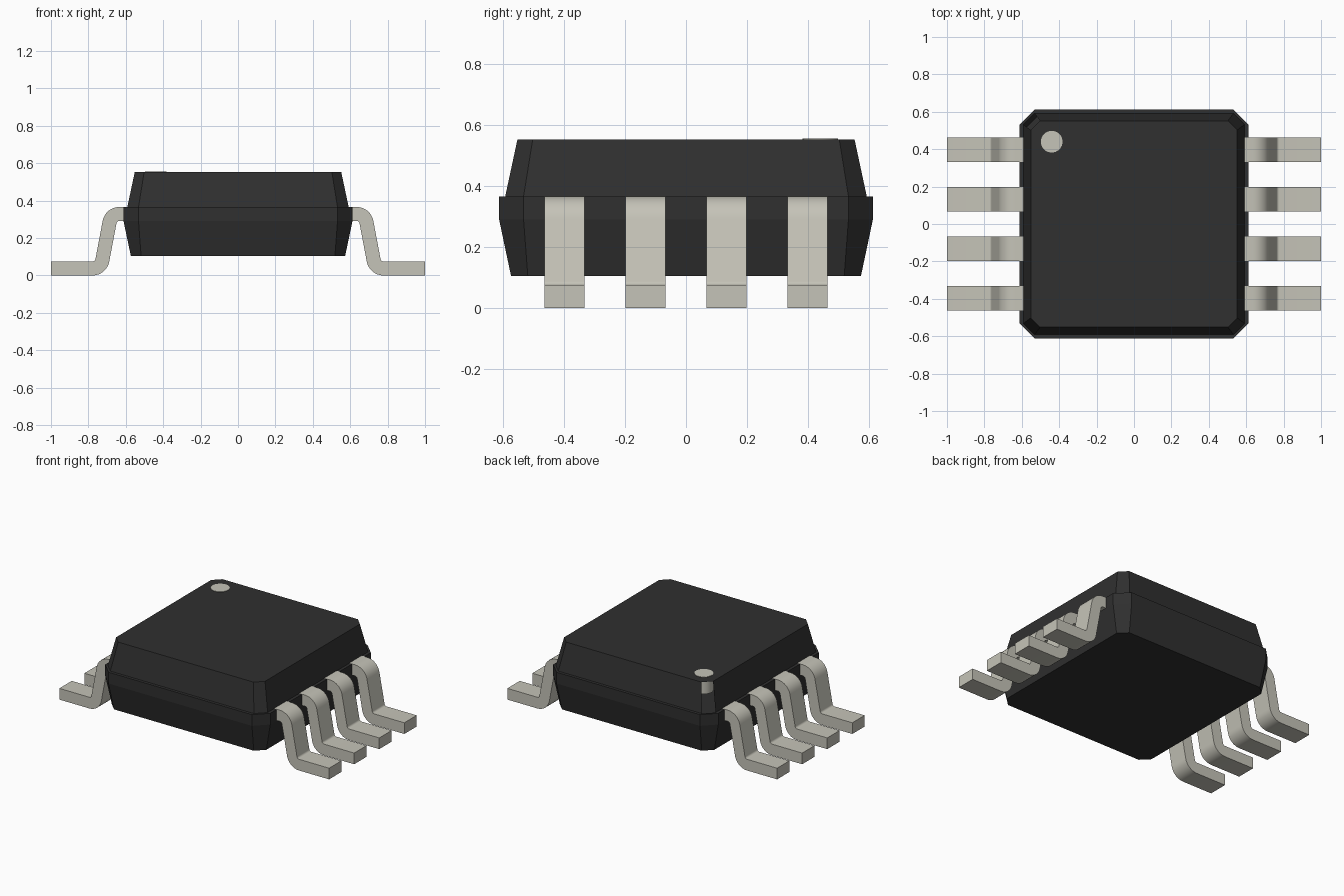
import bpy, bmesh
from math import sin, cos, radians

cube = bpy.data.objects.get("Cube")
if cube:
    bpy.data.objects.remove(cube, do_unlink=True)


def make_material(name, color):
    mat = bpy.data.materials.new(name)
    mat.use_nodes = True
    mat.diffuse_color = color
    mat.node_tree.nodes["Principled BSDF"].inputs["Base Color"].default_value = color
    return mat


black = make_material("black_plastic", (0.029, 0.029, 0.029, 1))
metal = make_material("pale_metal", (0.56, 0.55, 0.48, 1))


def finish(bm, name, mat, smooth=False):
    bmesh.ops.recalc_face_normals(bm, faces=bm.faces[:])
    mesh = bpy.data.meshes.new(name)
    bm.to_mesh(mesh)
    bm.free()
    mesh.materials.append(mat)
    obj = bpy.data.objects.new(name, mesh)
    bpy.context.collection.objects.link(obj)
    if smooth:
        bpy.ops.object.select_all(action='DESELECT')
        obj.select_set(True)
        bpy.context.view_layer.objects.active = obj
        bpy.ops.object.shade_smooth_by_angle(angle=radians(30))
    return obj


# Body: stacked octagonal rings (height, half width, corner cut)
bm = bmesh.new()
rings = []
for z, h, cut in [(0.105, 0.573, 0.055), (0.29, 0.612, 0.08), (0.365, 0.612, 0.08),
                  (0.365, 0.592, 0.06), (0.552, 0.552, 0.05)]:
    k = h - cut
    outline = [(h, -k), (h, k), (k, h), (-k, h), (-h, k), (-h, -k), (-k, -h), (k, -h)]
    rings.append([bm.verts.new((x, y, z)) for x, y in outline])
bm.faces.new(rings[0])
bm.faces.new(rings[-1])
for low, high in zip(rings, rings[1:]):
    for i in range(8):
        j = (i + 1) % 8
        bm.faces.new((low[i], low[j], high[j], high[i]))
bmesh.ops.recalc_face_normals(bm, faces=bm.faces[:])
# Open corner window beside the marker
window = [f for f in bm.faces if f.calc_center_median().z > 0.4
          and f.calc_center_median().x < -0.5 and f.calc_center_median().y > 0.5]
bmesh.ops.delete(bm, geom=window, context='FACES_ONLY')
finish(bm, "body", black)

# Round pin marker sunk into the top
bm = bmesh.new()
bmesh.ops.create_cone(bm, cap_ends=True, segments=32, radius1=0.058, radius2=0.058, depth=0.115)
bmesh.ops.translate(bm, verts=bm.verts[:], vec=(-0.44, 0.44, 0.497))
finish(bm, "pin_marker", metal, smooth=True)


# Legs: gull-wing strip swept across its width
def arc(cx, cz, r, start, end, steps=8):
    angles = [radians(start + (end - start) * i / steps) for i in range(steps + 1)]
    return [(cx + r * cos(a), cz + r * sin(a)) for a in angles]


INNER, OUTER, WIDTH = 0.015, 0.09, 0.131
upper = [(0.585, 0.366)] + arc(0.635, 0.276, OUTER, 90, 10) \
    + arc(0.777, 0.09, INNER, 190, 270) + [(1.0, 0.075)]
lower = [(0.585, 0.291)] + arc(0.635, 0.276, INNER, 90, 10) \
    + arc(0.777, 0.09, OUTER, 190, 270) + [(1.0, 0.0)]


def make_leg(name, side, y):
    bm = bmesh.new()
    sections = []
    for (ux, uz), (lx, lz) in zip(upper, lower):
        a, b = y - WIDTH / 2, y + WIDTH / 2
        corners = [(ux, a, uz), (ux, b, uz), (lx, b, lz), (lx, a, lz)]
        sections.append([bm.verts.new((side * px, py, pz)) for px, py, pz in corners])
    bm.faces.new(sections[0])
    bm.faces.new(sections[-1])
    for s, t in zip(sections, sections[1:]):
        for i in range(4):
            j = (i + 1) % 4
            bm.faces.new((s[i], s[j], t[j], t[i]))
    finish(bm, name, metal, smooth=True)


for label, side in (("left", 1), ("right", -1)):
    for n in range(4):
        make_leg(f"{label}_leg_{n + 1}", side, (n - 1.5) * 0.2655)
